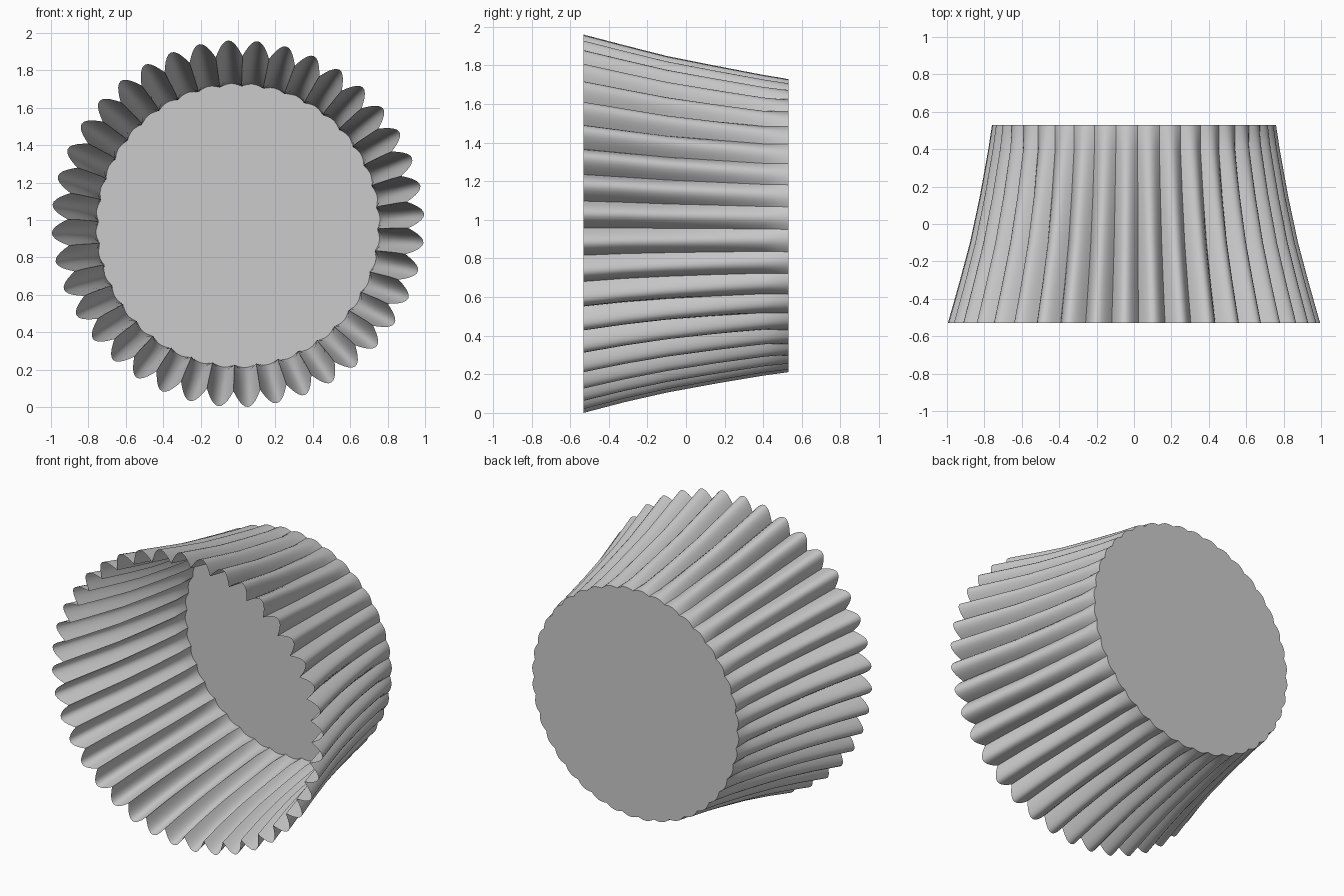
import bpy, bmesh, math

if "Cube" in bpy.data.objects:
    bpy.data.objects.remove(bpy.data.objects["Cube"])

LOBES, PER = 40, 10
N = LOBES * PER
CZ = 0.98

paper = bpy.data.materials.new("grey_paper")
paper.diffuse_color = (0.6, 0.6, 0.6, 1)
paper.use_nodes = True
paper.node_tree.nodes["Principled BSDF"].inputs["Base Color"].default_value = paper.diffuse_color

# Profile: y, ridge radius, groove radius, centre height, sideways stretch
PROFILE = [(-0.53, 0.981, 0.897, CZ, 1.016), (-0.32, 0.926, 0.85, CZ, 1.012),
           (-0.1, 0.873, 0.808, CZ - 0.003, 1.006), (0.15, 0.825, 0.775, CZ - 0.005, 1),
           (0.40, 0.78, 0.745, CZ - 0.008, 1), (0.48, 0.768, 0.745, CZ - 0.009, 1),
           (0.53, 0.76, 0.745, CZ - 0.01, 1)]


def ring(bm, y, ridge, groove, cz, stretch):
    verts = []
    for i in range(N):
        t = 2 * math.pi * i / N
        a = t + math.radians(3)
        # full rounded ridges meeting in sharp grooves
        w = abs(math.cos(t * LOBES / 2))
        r = groove + (ridge - groove) * w
        verts.append(bm.verts.new((stretch * r * math.cos(a), y, cz + r * math.sin(a))))
    return verts


# Pleated cup: fluted wall closed by a flat base disc
bm = bmesh.new()
rings = [ring(bm, *p) for p in PROFILE]
for a, b in zip(rings, rings[1:]):
    for i in range(N):
        j = (i + 1) % N
        bm.faces.new((a[i], a[j], b[j], b[i]))
centre = bm.verts.new((0, 0.53, CZ - 0.01))
last = rings[-1]
for i in range(N):
    bm.faces.new((last[i], last[(i + 1) % N], centre))
bmesh.ops.recalc_face_normals(bm, faces=bm.faces)
me = bpy.data.meshes.new("pleated_baking_cup")
bm.to_mesh(me)
bm.free()
me.materials.append(paper)
cup = bpy.data.objects.new("pleated_baking_cup", me)
bpy.context.collection.objects.link(cup)

bpy.context.view_layer.objects.active = cup
cup.select_set(True)
bpy.ops.object.shade_smooth_by_angle(angle=math.radians(35))
